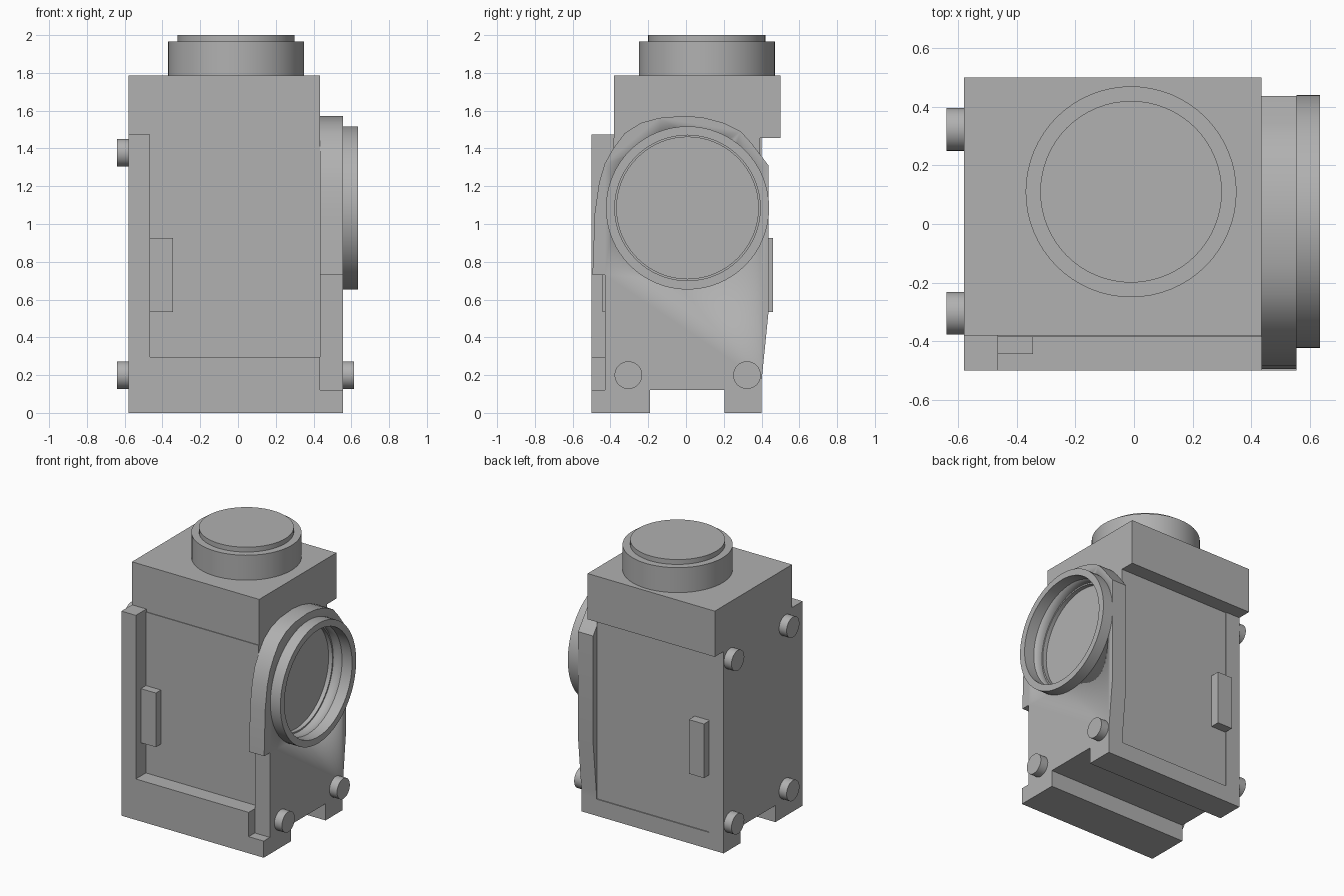
import bpy
import bmesh
import math
from mathutils import Matrix, Vector

if "Cube" in bpy.data.objects:
    bpy.data.objects.remove(bpy.data.objects["Cube"], do_unlink=True)

grey = bpy.data.materials.new("plain grey")
grey.use_nodes = True
colour = (0.44, 0.44, 0.44, 1)
grey.diffuse_color = colour
grey.node_tree.nodes["Principled BSDF"].inputs["Base Color"].default_value = colour


def finish(name, bm, smooth=False):
    bmesh.ops.recalc_face_normals(bm, faces=bm.faces)
    mesh = bpy.data.meshes.new(name)
    bm.to_mesh(mesh)
    bm.free()
    mesh.materials.append(grey)
    obj = bpy.data.objects.new(name, mesh)
    bpy.context.collection.objects.link(obj)
    if smooth:
        bpy.ops.object.select_all(action="DESELECT")
        obj.select_set(True)
        bpy.context.view_layer.objects.active = obj
        bpy.ops.object.shade_smooth_by_angle(angle=math.radians(30))
    return obj


def box(name, x, y, z):
    bm = bmesh.new()
    bmesh.ops.create_cube(bm, size=1)
    for v in bm.verts:
        v.co = [a + (b - a) * (c + 0.5) for (a, b), c in zip((x, y, z), v.co)]
    return finish(name, bm)


def lathe(name, profile, centre, along_x=False, closed=False):
    """Spin (radius, distance) points about the z or x axis through centre."""
    bm = bmesh.new()
    verts = [bm.verts.new((r, 0, d)) for r, d in profile]
    pairs = list(zip(verts, verts[1:]))
    if closed:
        pairs.append((verts[-1], verts[0]))
    edges = [bm.edges.new(p) for p in pairs]
    bmesh.ops.spin(bm, geom=verts + edges, cent=(0, 0, 0), axis=(0, 0, 1),
                   angle=math.tau, steps=64, use_duplicate=False)
    bmesh.ops.remove_doubles(bm, verts=bm.verts, dist=0.0005)
    turn = Matrix.Rotation(math.pi / 2, 4, "Y") if along_x else Matrix()
    bm.transform(Matrix.Translation(Vector(centre)) @ turn)
    return finish(name, bm, True)


# Feet, body and head
box("front_foot", (-0.58, 0.555), (-0.5, -0.19), (0, 0.12))
box("back_foot", (-0.58, 0.555), (0.205, 0.4), (0, 0.12))
box("body", (-0.465, 0.435), (-0.385, 0.393), (0.12, 1.455))
box("head_block", (-0.58, 0.435), (-0.38, 0.5), (1.455, 1.785))
box("side_plate", (-0.58, -0.465), (-0.5, 0.4), (0.12, 1.455))
box("side_plate_tip", (-0.58, -0.465), (-0.5, -0.38), (1.455, 1.475))
box("front_sill", (-0.465, 0.435), (-0.5, -0.385), (0.12, 0.295))

# Door handles
box("front_handle", (-0.465, -0.345), (-0.443, -0.385), (0.535, 0.925))
box("back_handle", (-0.465, -0.345), (0.393, 0.46), (0.535, 0.925))

# Round cap on the head
lathe("top_cap", [(0, 0), (0.36, 0), (0.36, 0.18), (0.31, 0.18), (0.31, 0.215), (0, 0.215)],
      (-0.01, 0.11, 1.785))

# Shaped plate that carries the round port
outline = [(-0.43, 0.12), (-0.43, 0.73), (-0.495, 0.73), (-0.483, 1.06), (-0.46, 1.22),
           (-0.43, 1.32), (-0.385, 1.4), (-0.325, 1.48), (-0.24, 1.535), (-0.14, 1.562),
           (0, 1.573), (0.1, 1.562), (0.2, 1.535), (0.29, 1.49), (0.345, 1.43),
           (0.437, 1.31), (0.437, 0.535), (0.4, 0.17), (0.4, 0.12)]
bm = bmesh.new()
face = bm.faces.new([bm.verts.new((0.435, y, z)) for y, z in outline])
result = bmesh.ops.extrude_face_region(bm, geom=[face])
bmesh.ops.translate(bm, vec=(0.12, 0, 0),
                    verts=[g for g in result["geom"] if isinstance(g, bmesh.types.BMVert)])
plate = finish("port_plate", bm, True)

# Stepped bore through the plate
port = (0, 0.008, 1.085)
cutter = lathe("bore_cutter", [(0, 0.455), (0.375, 0.455), (0.375, 0.485), (0.385, 0.485),
                               (0.385, 0.7), (0, 0.7)], port, True)
cut = plate.modifiers.new("bore", "BOOLEAN")
cut.operation = "DIFFERENCE"
cut.solver = "EXACT"
cut.object = cutter
bpy.ops.object.select_all(action="DESELECT")
plate.select_set(True)
bpy.context.view_layer.objects.active = plate
bpy.ops.object.modifier_apply(modifier=cut.name)
bpy.data.objects.remove(cutter, do_unlink=True)
lathe("port_ring", [(0.385, 0.555), (0.432, 0.555), (0.432, 0.635), (0.385, 0.635)],
      port, True, True)

# Small round knobs on both sides
knob = [(0, 0), (0.073, 0), (0.073, 0.06), (0, 0.06)]
for end, y in (("front", -0.305), ("back", 0.323)):
    lathe("port_knob_" + end, knob, (0.555, y, 0.2), True)
    for level, z in (("lower", 0.2), ("upper", 1.378)):
        lathe("side_knob_" + level + "_" + end, knob, (-0.64, y, z), True)
